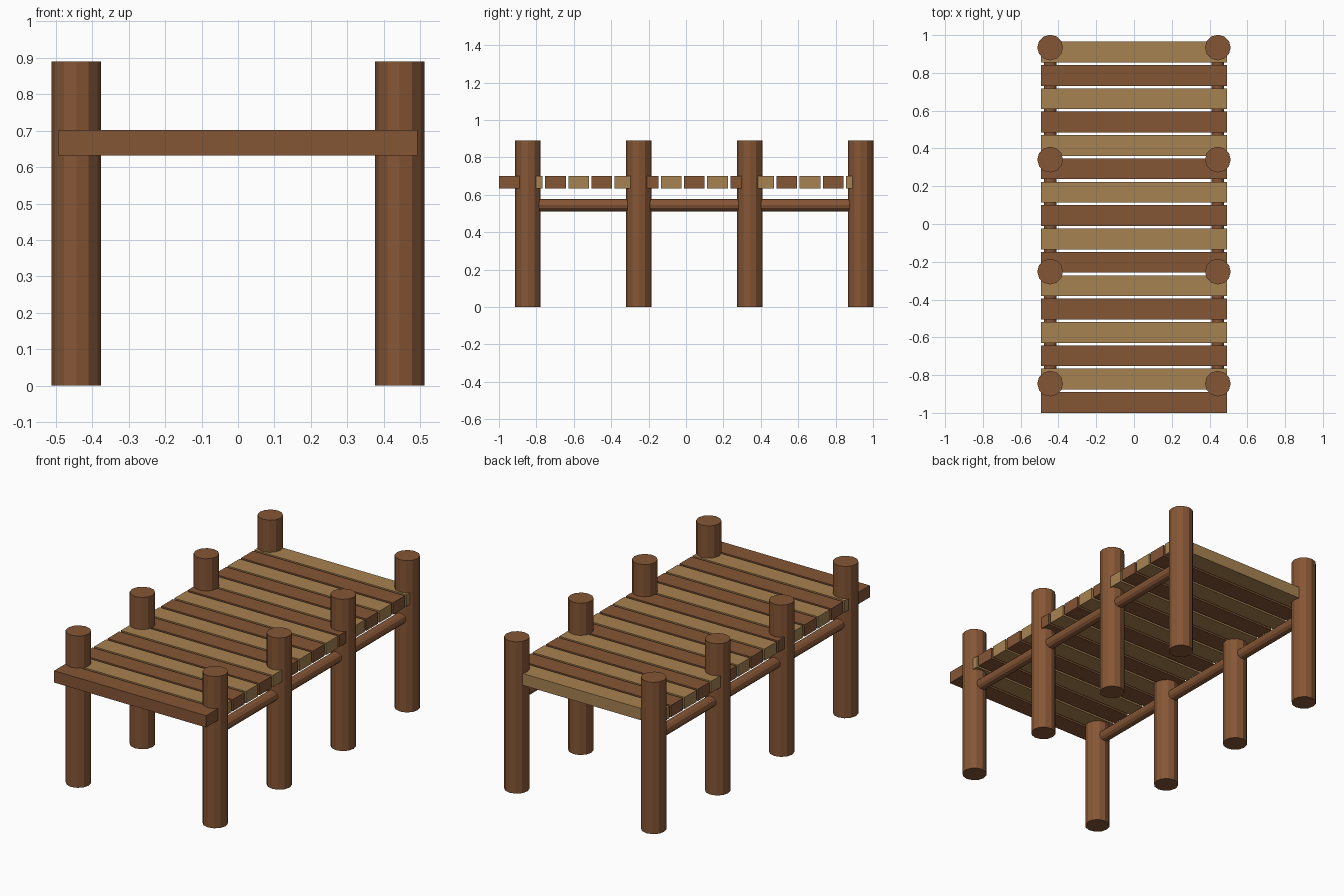
import bpy
from math import radians

cube = bpy.data.objects.get("Cube")
if cube:
    bpy.data.objects.remove(cube, do_unlink=True)


def make_material(name, rgb):
    mat = bpy.data.materials.new(name)
    mat.use_nodes = True
    color = (*rgb, 1.0)
    mat.diffuse_color = color
    mat.node_tree.nodes["Principled BSDF"].inputs["Base Color"].default_value = color
    return mat


dark_wood = make_material("dark_wood", (0.235, 0.092, 0.036))
light_wood = make_material("light_wood", (0.39, 0.225, 0.083))


def finish(name, mat):
    obj = bpy.context.object
    obj.name = name
    obj.data.materials.append(mat)
    return obj


def cylinder(name, radius, length, location, rotation=(0, 0, 0)):
    bpy.ops.mesh.primitive_cylinder_add(vertices=12, radius=radius, depth=length,
                                        location=location, rotation=rotation)
    return finish(name, dark_wood)


POST_X, POST_R, POST_H = 0.444, 0.068, 0.89
post_rows = [-0.845, -0.252, 0.341, 0.934]

# Posts and the round rails that join them along each side
for side, x in (("left", POST_X), ("right", -POST_X)):
    for i, y in enumerate(post_rows):
        cylinder(f"{side}_post_{i + 1}", POST_R, POST_H, (x, y, POST_H / 2))
    for i, (y0, y1) in enumerate(zip(post_rows, post_rows[1:])):
        cylinder(f"{side}_rail_{i + 1}", 0.033, y1 - y0,
                 (x, (y0 + y1) / 2, 0.545), (radians(90), 0, 0))

# Deck planks in alternating wood
for i in range(16):
    bpy.ops.mesh.primitive_cube_add(size=1, location=(0, -0.945 + 0.1237 * i, 0.667))
    plank = finish(f"deck_plank_{i + 1}", light_wood if i % 2 else dark_wood)
    plank.scale = (0.986, 0.11, 0.069)
